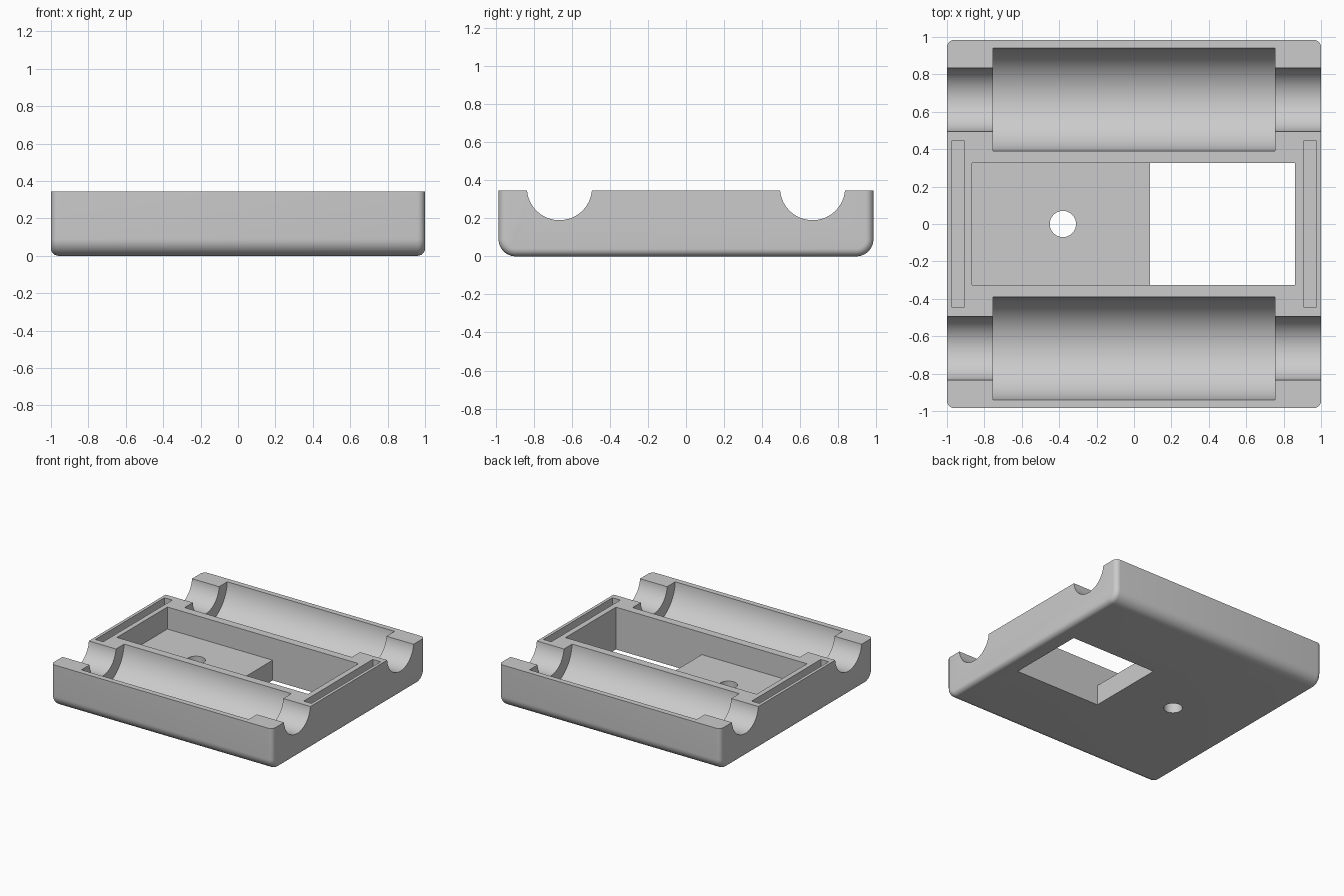
import bpy, bmesh, math
from mathutils import Matrix, Vector

if "Cube" in bpy.data.objects:
    bpy.data.objects.remove(bpy.data.objects["Cube"])

HALF_Y, TOP = 0.985, 0.345
AXIS_Y, AXIS_Z = 0.665, 0.361   # centre line of the two cradles

grey = bpy.data.materials.new("plain_grey")
grey.use_nodes = True
colour = (0.6, 0.6, 0.6, 1)
grey.diffuse_color = colour
grey.node_tree.nodes["Principled BSDF"].inputs["Base Color"].default_value = colour


def make_object(name, bm):
    bmesh.ops.recalc_face_normals(bm, faces=bm.faces)
    mesh = bpy.data.meshes.new(name)
    bm.to_mesh(mesh)
    bm.free()
    mesh.materials.append(grey)
    obj = bpy.data.objects.new(name, mesh)
    bpy.context.collection.objects.link(obj)
    return obj


def box(name, x0, x1, y0, y1, z0, z1):
    bm = bmesh.new()
    centre = Vector((x0 + x1, y0 + y1, z0 + z1)) / 2
    size = Matrix.Diagonal((x1 - x0, y1 - y0, z1 - z0, 1))
    bmesh.ops.create_cube(bm, size=1, matrix=Matrix.Translation(centre) @ size)
    return make_object(name, bm)


def cylinder(name, centre, radius, length, along_x):
    bm = bmesh.new()
    turn = Matrix.Rotation(math.pi / 2 if along_x else 0, 4, 'Y')
    bmesh.ops.create_cone(bm, cap_ends=True, segments=96, radius1=radius, radius2=radius,
                          depth=length, matrix=Matrix.Translation(centre) @ turn)
    return make_object(name, bm)


def tray_body():
    # Side profile with round lower corners, extruded from end to end
    radius, steps = 0.09, 12
    arc = [math.pi / 2 * i / steps for i in range(steps + 1)]
    right = [(HALF_Y - radius + radius * math.sin(a), radius - radius * math.cos(a)) for a in arc]
    profile = right + [(HALF_Y, 0.6), (-HALF_Y, 0.6)] + [(-y, z) for y, z in reversed(right)]
    bm = bmesh.new()
    cap = bm.faces.new([bm.verts.new((-1, y, z)) for y, z in profile])
    new = bmesh.ops.extrude_face_region(bm, geom=[cap])["geom"]
    bmesh.ops.translate(bm, verts=[v for v in new if isinstance(v, bmesh.types.BMVert)], vec=(2, 0, 0))
    # Round the outline of both ends, then trim the top flat
    rim = [e for e in bm.edges if abs(e.verts[0].co.x - e.verts[1].co.x) < 0.001]
    bmesh.ops.bevel(bm, geom=rim, offset=0.04, offset_type='OFFSET', segments=6,
                    profile=0.5, affect='EDGES', clamp_overlap=False)
    bmesh.ops.bisect_plane(bm, geom=bm.verts[:] + bm.edges[:] + bm.faces[:],
                           plane_co=(0, 0, TOP), plane_no=(0, 0, 1), clear_outer=True)
    bmesh.ops.holes_fill(bm, edges=[e for e in bm.edges if e.is_boundary])
    return make_object("tray_body", bm)


body = tray_body()
cutters = []

# Cradles: wide barrel in the middle, narrow neck through both ends
for side, label in ((-1, "front"), (1, "back")):
    centre = (0, side * AXIS_Y, AXIS_Z)
    cutters += [cylinder(label + "_neck_cutter", centre, 0.171, 2.4, True),
                cylinder(label + "_barrel_cutter", centre, 0.2755, 1.51, True)]

# Slots along the two ends
for side, label in ((-1, "right"), (1, "left")):
    x0, x1 = sorted((side * 0.905, side * 0.975))
    cutters.append(box(label + "_slot_cutter", x0, x1, -0.445, 0.445, 0.245, 0.5))

# Central pocket, its open window and the floor hole
cutters += [box("pocket_cutter", -0.865, 0.86, -0.325, 0.325, 0.165, 0.5),
            box("window_cutter", 0.085, 0.86, -0.325, 0.325, -0.1, 0.5),
            cylinder("floor_hole_cutter", (-0.38, 0, 0.1), 0.07, 0.5, False)]

bpy.ops.object.select_all(action='DESELECT')
bpy.context.view_layer.objects.active = body
body.select_set(True)
for cutter in cutters:
    mod = body.modifiers.new(cutter.name, 'BOOLEAN')
    mod.operation, mod.solver, mod.object = 'DIFFERENCE', 'EXACT', cutter
    bpy.ops.object.modifier_apply(modifier=mod.name)
    bpy.data.objects.remove(cutter)

bpy.ops.object.shade_smooth_by_angle(angle=math.radians(30))
